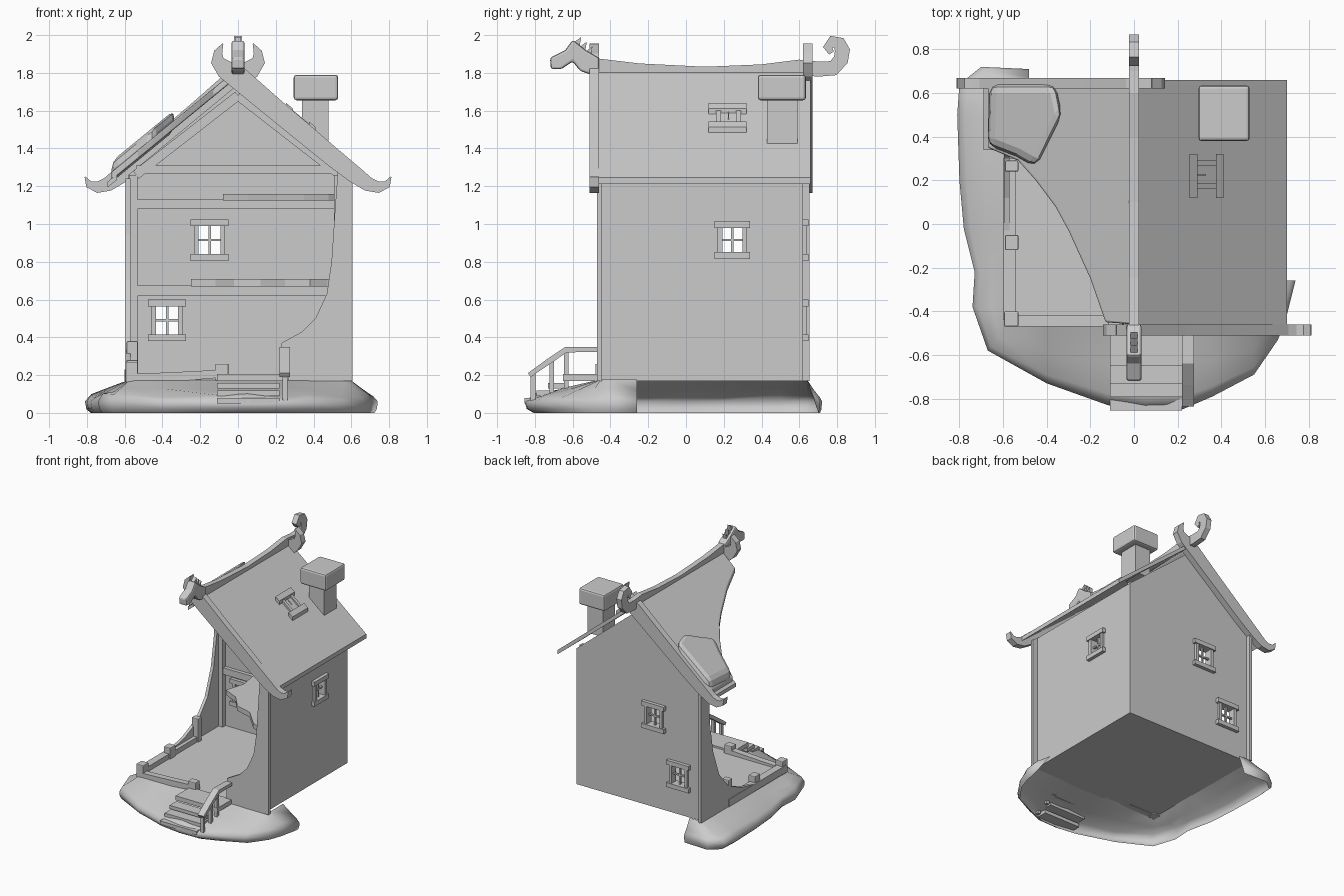
import bpy, bmesh, random
from math import hypot

if "Cube" in bpy.data.objects:
    bpy.data.objects.remove(bpy.data.objects["Cube"])
random.seed(4)
SLOPE = 0.82
AX = {'x': lambda u, v, d: (d, u, v), 'y': lambda u, v, d: (u, d, v), 'z': lambda u, v, d: (u, v, d)}


def finish(name, bm, bevel=0, smooth=False):
    bmesh.ops.recalc_face_normals(bm, faces=bm.faces[:])
    me = bpy.data.meshes.new(name)
    bm.to_mesh(me)
    bm.free()
    ob = bpy.data.objects.new(name, me)
    bpy.context.collection.objects.link(ob)
    if smooth:
        for p in me.polygons:
            p.use_smooth = True
    if bevel:
        m = ob.modifiers.new("bevel", 'BEVEL')
        m.width = bevel
        m.segments = 2
    return ob


def prism(name, axis, pts, a, b, bevel=0, slope=False):
    """Outline extruded along an axis; slope=True drops it onto the roof pitch."""
    bm = bmesh.new()
    rings = [[bm.verts.new(AX[axis](u, v, d)) for u, v in pts] for d in (a, b)]
    n = len(pts)
    for r in rings:
        bm.faces.new(r)
    for i in range(n):
        j = (i + 1) % n
        bm.faces.new((rings[0][i], rings[0][j], rings[1][j], rings[1][i]))
    if slope:
        for v in bm.verts:
            v.co.z -= SLOPE * abs(v.co.x)
    return finish(name, bm, bevel)


def box(name, x0, x1, y0, y1, z0, z1, bevel=0, slope=False):
    return prism(name, 'z', [(x0, y0), (x1, y0), (x1, y1), (x0, y1)], z0, z1, bevel, slope)


def ribbon(name, axis, path, a, b):
    """Flat board following a centre line of (u, v, width)."""
    bm = bmesh.new()
    rows = []
    for i, (u, v, w) in enumerate(path):
        p, q = path[max(i - 1, 0)], path[min(i + 1, len(path) - 1)]
        du, dv = q[0] - p[0], q[1] - p[1]
        k = w / 2 / hypot(du, dv)
        l, r = (u - dv * k, v + du * k), (u + dv * k, v - du * k)
        rows.append([bm.verts.new(AX[axis](*c)) for c in ((*l, a), (*r, a), (*r, b), (*l, b))])
    for s, t in zip(rows, rows[1:]):
        for k in range(4):
            bm.faces.new((s[k], s[(k + 1) % 4], t[(k + 1) % 4], t[k]))
    bm.faces.new(rows[0])
    bm.faces.new(rows[-1])
    return finish(name, bm)


def window(wall, axis, u, z, at, w=0.14, h=0.15):
    """Cuts a hole in the wall and adds a wooden frame with crossbars."""
    def bar(n, u0, u1, z0, z1, d):
        return prism(n, axis, [(u0, z0), (u1, z0), (u1, z1), (u0, z1)], at - d, at + d)
    c = bar("window_cutter", u - w / 2, u + w / 2, z - h / 2, z + h / 2, 0.1)
    c.hide_render = True
    c.display_type = 'WIRE'
    m = wall.modifiers.new("window", 'BOOLEAN')
    m.object, m.operation, m.solver = c, 'DIFFERENCE', 'EXACT'
    for s in (-1, 1):
        e = z + s * (h / 2 + 0.017)
        bar("window_lintel" if s > 0 else "window_sill", u - w * .72, u + w * .72, e - .018, e + .018, 0.038)
        j = u + s * w / 2
        bar("window_jamb", j - .012, j + .012, z - h / 2, z + h / 2, 0.03)
    bar("window_upright", u - .006, u + .006, z - h / 2, z + h / 2, 0.008)
    bar("window_crossbar", u - w / 2, u + w / 2, z - .006, z + .006, 0.008)


# floor and walls, broken away at front left
box("ground_floor", -.58, .56, -.46, .62, .17, .19)
back = prism("back_wall", 'y', [(-.58, .17), (.56, .17), (.56, 1.28), (0, 1.74), (-.58, 1.26)], .6, .62)
right = prism("right_wall", 'x', [(-.47, .17), (.62, .17), (.62, 1.28), (-.47, 1.28)], .54, .56)
prism("front_wall", 'y', [(.22, .17), (.605, .17), (.605, 1.25), (.53, 1.3), (.515, 1.1), (.495, .8), (.47, .63),
                          (.41, .5), (.34, .43), (.23, .37)], -.47, -.445)
prism("left_wall", 'x', [(.655, .17), (.655, 1.24), (.55, 1.24), (.54, .95), (.5, .7), (.42, .48), (.3, .34),
                         (.12, .26), (-.08, .22), (-.44, .21), (-.44, .17)], -.595, -.57)
window(back, 'y', -.15, .915, .61)
window(back, 'y', -.375, .49, .61)
window(right, 'x', .245, .915, .55, .13, .13)

# timber frame
for x, y in ((.53, -.42), (.53, .585), (-.555, .585), (.535, -.13)):
    box("wall_post", x - .022, x + .022, y - .022, y + .022, .18, 1.26)
for z0, z1 in ((.62, .675), (1.08, 1.13), (1.265, 1.31)):
    box("back_beam", -.54, .54, .57, .61, z0, z1)
    if z1 < 1.2:
        box("side_beam", .515, .55, -.44, .6, z0, z1)
for s in (-1, 1):
    ribbon("gable_rafter", 'y', [(s * .54, 1.26, .05), (0, 1.68, .05)], .57, .61)

# low sills and broken posts
ribbon("front_sill", 'y', [(-.59, .185, .04), (-.35, .19, .05), (-.2, .2, .045), (-.05, .21, .04)], -.47, -.42)
ribbon("left_sill", 'x', [(-.44, .2, .06), (-.1, .2, .06), (.3, .2, .06)], -.6, -.54)
box("broken_corner_post", -.595, -.53, -.47, -.4, .16, .27, .006)
box("broken_side_post", -.59, -.53, -.12, -.05, .17, .28, .006)
box("broken_back_post", -.59, -.53, .24, .29, .17, .38, .006)
box("broken_front_post", -.12, -.05, -.48, -.42, .17, .26, .006)

# broken upper floors in the back right corner
prism("second_floor", 'z', [(.54, -.44), (.47, -.38), (.38, -.22), (.25, -.16), (.12, -.02), (-.02, .02), (-.12, .14),
                            (-.25, .2), (-.2, .36), (-.24, .6), (.54, .6)], .67, .71)
prism("third_floor", 'z', [(.54, -.35), (.48, -.15), (.35, .02), (.2, .14), (.05, .3), (-.08, .4),
                           (-.06, .6), (.54, .6)], 1.125, 1.16)

# roof panels and the thick drift over the left side
box("right_roof", 0, .7, -.5, .66, 1.785, 1.82, 0, True)
sheet = [(0, -.46), (-.13, -.45), (-.2, -.25), (-.3, -.03), (-.36, .08), (-.45, .2), (-.53, .29), (-.67, .35),
         (-.67, .64), (0, .64)]
prism("left_roof", 'z', sheet, 1.78, 1.825, .008, True)
prism("roof_drift", 'z', [(-.67, .36), (-.66, .64), (-.36, .64), (-.33, .5), (-.39, .38), (-.45, .26), (-.54, .31)],
      1.77, 1.88, .04, True)
box("eave_beam", -.69, -.64, .34, .65, 1.76, 1.79, 0, True)

# carved gable boards: front right, back left
board = [(.81, 1.25, .005), (.79, 1.21, .04), (.745, 1.195, .06), (.69, 1.21, .075), (.62, 1.26, .09),
         (.5, 1.355, .1), (.2, 1.605, .11), (0, 1.775, .12), (-.07, 1.82, .1), (-.11, 1.865, .07),
         (-.105, 1.91, .045), (-.08, 1.955, .005)]
ribbon("front_gable_board", 'y', board, -.51, -.46)
ribbon("back_gable_board", 'y', [(-x, z, w) for x, z, w in board], .62, .67)

# ridge beam with carved head and curled tail
ribbon("ridge_beam", 'x', [(-.5, 1.84, .08), (-.25, 1.82, .06), (.1, 1.805, .055), (.4, 1.815, .06), (.6, 1.83, .08),
                           (.7, 1.82, .08), (.78, 1.825, .08), (.82, 1.87, .08), (.828, 1.92, .08),
                           (.81, 1.955, .075), (.775, 1.965, .065), (.75, 1.935, .05), (.77, 1.905, .03)], -.022, .022)
prism("carved_head", 'x', [(-.72, 1.88), (-.715, 1.82), (-.66, 1.82), (-.6, 1.86), (-.56, 1.81), (-.5, 1.79),
                           (-.46, 1.81), (-.46, 1.88), (-.53, 1.92), (-.58, 1.96), (-.6, 1.975), (-.64, 1.92)],
      -.035, .035, .012)
for y, z in ((-.585, 1.95), (-.555, 1.925), (-.525, 1.9)):
    prism("mane_spike", 'x', [(y - .025, z), (y + .02, z - .02), (y + .03, z + .04)], -.015, .015)

# chimney and skylight
box("chimney_stack", .34, .48, .43, .59, 1.42, 1.68)
box("chimney_cap", .295, .53, .38, .635, 1.655, 1.79, .015)
for x in (.255, .375):
    box("skylight_rail", x, x + .035, .12, .32, 1.8, 1.85, 0, True)
for y in (.16, .265):
    box("skylight_stile", .28, .385, y, y + .025, 1.8, 1.84, 0, True)
box("skylight_pane", .28, .385, .17, .28, 1.8, 1.825, 0, True)
box("skylight_bar", .28, .33, .222, .228, 1.8, 1.832, 0, True)

# porch steps and handrail
box("porch_landing", -.11, .27, -.65, -.46, .17, .205)
for i in range(3):
    y, z = -.73 - .062 * i, .13 - .04 * i
    box("step", -.11, .22, y, y + .09, z, z + .028)
for y, z0, z1 in ((-.81, .05, .21), (-.71, .09, .28), (-.635, .13, .34)):
    box("rail_post", .235, .262, y - .012, y + .012, z0, z1)
ribbon("handrail", 'x', [(-.83, .2, .025), (-.73, .27, .03), (-.635, .335, .03), (-.47, .335, .025)], .22, .275)

# ground bank wrapping the left and front sides, open underneath
outline = [(-.48, .71), (-.7, .72), (-.8, .64), (-.81, .5), (-.8, .2), (-.78, -.02), (-.73, -.22), (-.74, -.38),
           (-.67, -.58), (-.4, -.73), (-.12, -.83), (.05, -.855), (.22, -.85), (.36, -.79), (.55, -.69), (.66, -.53),
           (.7, -.42), (.74, -.26)]
bm = bmesh.new()
rows = []
for x, y in outline:
    ix, iy = max(-.57, min(.59, x)), max(-.45, min(.64, y))
    row = []
    for t, z in ((0, .182), (.5, .125), (.86, .095), (1, .065), (.97, .025), (.88, .004)):
        jz = random.uniform(-.014, .014) if 0 < t < .9 and z > .05 else 0
        row.append(bm.verts.new((ix + (x - ix) * t, iy + (y - iy) * t, z + jz)))
    rows.append(row)
for s, t in zip(rows, rows[1:]):
    for k in range(5):
        bm.faces.new((s[k], s[k + 1], t[k + 1], t[k]))
bm.faces.new(rows[0])
bm.faces.new(rows[-1])
bmesh.ops.translate(bm, verts=bm.verts[:], vec=(0, 0, -min(v.co.z for v in bm.verts)))
finish("ground_bank", bm, smooth=True)
